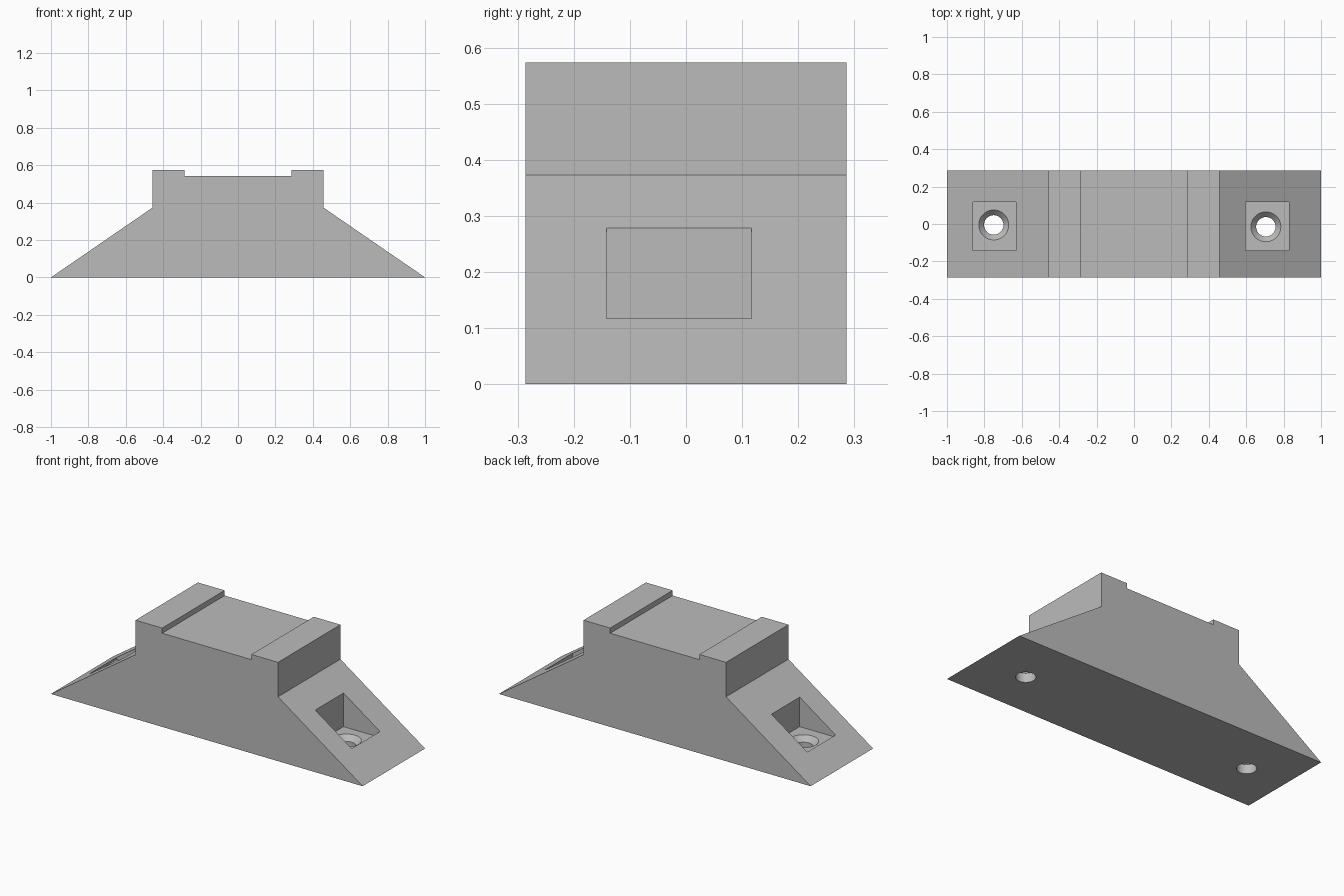
import bpy
import bmesh
from mathutils import Matrix

cube = bpy.data.objects.get("Cube")
if cube:
    bpy.data.objects.remove(cube, do_unlink=True)

grey = bpy.data.materials.new("light grey")
grey.use_nodes = True
colour = (0.5, 0.5, 0.5, 1)
grey.diffuse_color = colour
grey.node_tree.nodes["Principled BSDF"].inputs["Base Color"].default_value = colour

HALF_Y = 0.286
FLOOR = 0.083


def finish(name, bm):
    bmesh.ops.recalc_face_normals(bm, faces=bm.faces)
    mesh = bpy.data.meshes.new(name)
    bm.to_mesh(mesh)
    bm.free()
    mesh.materials.append(grey)
    obj = bpy.data.objects.new(name, mesh)
    bpy.context.collection.objects.link(obj)
    return obj


def box(name, x0, x1, y0, y1, z0, z1):
    bm = bmesh.new()
    bmesh.ops.create_cube(bm, size=1)
    for v in bm.verts:
        v.co.x = x0 if v.co.x < 0 else x1
        v.co.y = y0 if v.co.y < 0 else y1
        v.co.z = z0 if v.co.z < 0 else z1
    return finish(name, bm)


def screw_cutter(name, x, y, profile, sides=48):
    # straight bore with a conical countersink, as one closed solid
    bm = bmesh.new()
    rings = []
    for r, z in profile:
        ring = bmesh.ops.create_circle(
            bm, segments=sides, radius=r, matrix=Matrix.Translation((x, y, z)))
        rings.append(ring["verts"])
    for low, high in zip(rings, rings[1:]):
        for i in range(sides):
            j = (i + 1) % sides
            bm.faces.new((low[i], low[j], high[j], high[i]))
    bm.faces.new(rings[0])
    bm.faces.new(rings[-1])
    return finish(name, bm)


def cut(target, cutter):
    mod = target.modifiers.new(cutter.name, "BOOLEAN")
    mod.operation = "DIFFERENCE"
    mod.solver = "EXACT"
    mod.object = cutter
    bpy.context.view_layer.objects.active = target
    bpy.ops.object.modifier_apply(modifier=mod.name)
    bpy.data.objects.remove(cutter, do_unlink=True)


# Wedge-ended block with a shallow channel across the top
side = [(1, 0), (0.457, 0.373), (0.457, 0.573), (0.286, 0.573), (0.286, 0.543)]
outline = side + [(-x, z) for x, z in reversed(side)]
bm = bmesh.new()
face = bm.faces.new([bm.verts.new((x, -HALF_Y, z)) for x, z in outline])
extruded = bmesh.ops.extrude_face_region(bm, geom=[face])["geom"]
bmesh.ops.translate(bm, vec=(0, 2 * HALF_Y, 0),
                    verts=[v for v in extruded if isinstance(v, bmesh.types.BMVert)])
block = finish("mounting_block", bm)

# Square screw pockets and countersunk holes in both slopes
bore = [(0.052, -0.1), (0.052, FLOOR - 0.03), (0.08, FLOOR), (0.08, FLOOR + 0.05)]
for label, x0, x1, hole_x, hole_y in (
        ("left", 0.595, 0.829, 0.705, -0.015),
        ("right", -0.86, -0.63, -0.75, -0.005)):
    cut(block, box(label + "_pocket", x0, x1, -0.142, 0.117, FLOOR, 0.5))
    cut(block, screw_cutter(label + "_screw_hole", hole_x, hole_y, bore))

# Soft shading inside the round holes only
bpy.ops.object.select_all(action="DESELECT")
block.select_set(True)
bpy.context.view_layer.objects.active = block
bpy.ops.object.shade_smooth_by_angle(angle=0.35)
